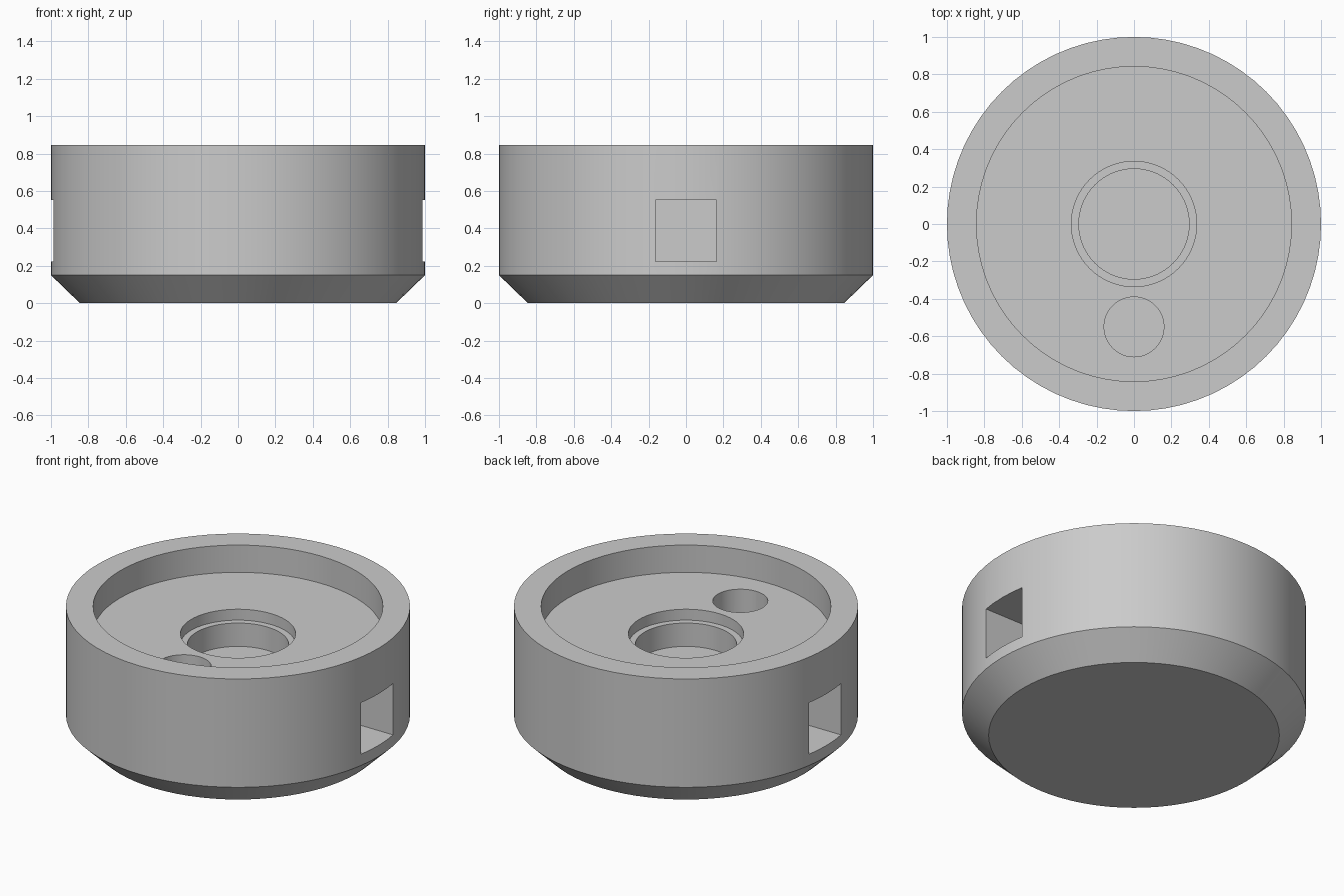
import bpy
import bmesh
import math

cube = bpy.data.objects.get("Cube")
if cube:
    bpy.data.objects.remove(cube, do_unlink=True)

SEGMENTS = 72
grey = bpy.data.materials.new("plain grey")
grey.use_nodes = True
colour = (0.6, 0.6, 0.6, 1)
grey.diffuse_color = colour
grey.node_tree.nodes["Principled BSDF"].inputs["Base Color"].default_value = colour


def lathe(name, profile):
    """Revolve a radius/height profile that starts and ends on the z axis."""
    bm = bmesh.new()
    rings = []
    for r, z in profile:
        rings.append([bm.verts.new((r * math.cos(a), r * math.sin(a), z))
                      for a in (i * math.tau / SEGMENTS for i in range(SEGMENTS))])
    for low, high in zip(rings, rings[1:]):
        for i in range(SEGMENTS):
            j = (i + 1) % SEGMENTS
            bm.faces.new((low[i], low[j], high[j], high[i]))
    # Flat discs close both ends
    bm.faces.new(rings[0][::-1])
    bm.faces.new(rings[-1])
    mesh = bpy.data.meshes.new(name)
    bm.to_mesh(mesh)
    bm.free()
    obj = bpy.data.objects.new(name, mesh)
    bpy.context.collection.objects.link(obj)
    mesh.materials.append(grey)
    return obj


def cut(target, cutter):
    """Subtract the cutter from the target and discard it."""
    cutter.hide_render = True
    mod = target.modifiers.new("cut", 'BOOLEAN')
    mod.operation = 'DIFFERENCE'
    mod.solver = 'EXACT'
    mod.object = cutter
    bpy.context.view_layer.objects.active = target
    bpy.ops.object.modifier_apply(modifier=mod.name)
    bpy.data.objects.remove(cutter, do_unlink=True)


# Round body: chamfered base, raised rim, recessed floor, stepped centre bore
body = lathe("round_body", [
    (0.845, 0), (1, 0.15), (1, 0.845), (0.842, 0.845), (0.842, 0.67),
    (0.335, 0.67), (0.335, 0.6), (0.295, 0.6), (0.295, 0.45)])

# Blind round hole in the recessed floor
bpy.ops.mesh.primitive_cylinder_add(vertices=48, radius=0.16, depth=0.5,
                                    location=(0, -0.55, 0.6))
cut(body, bpy.context.object)

# Square pockets on the left and right sides
for side in (-1, 1):
    bpy.ops.mesh.primitive_cube_add(size=1, location=(side * 0.9, 0, 0.387))
    pocket = bpy.context.object
    pocket.scale = (0.66, 0.325, 0.33)
    cut(body, pocket)

# Smooth the round walls and keep the rims crisp
body.data.materials.clear()
body.data.materials.append(grey)
bpy.ops.object.select_all(action='DESELECT')
body.select_set(True)
bpy.context.view_layer.objects.active = body
bpy.ops.object.shade_smooth_by_angle(angle=math.radians(25))
